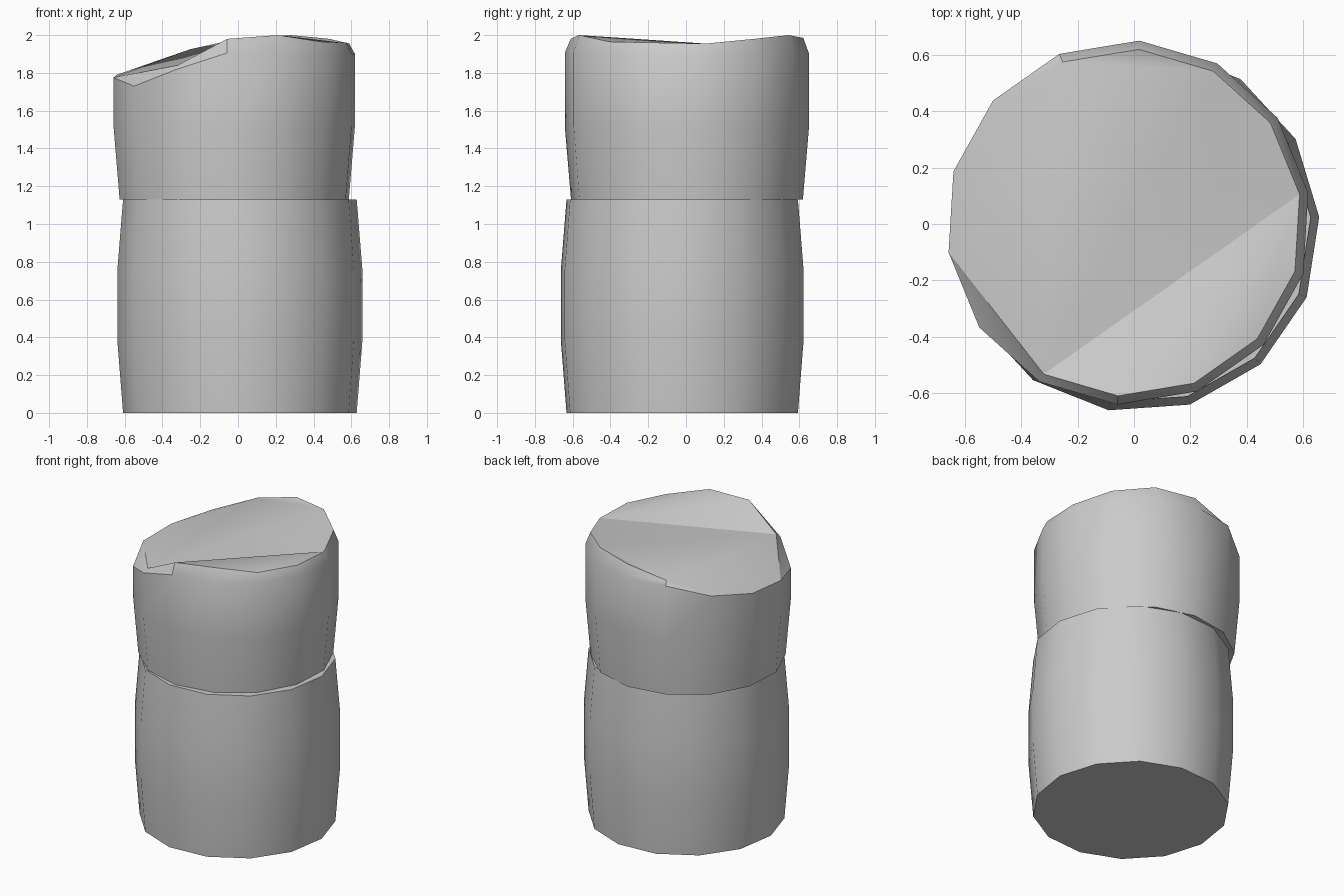
import bpy, bmesh
from math import sin, cos, radians, tau

if "Cube" in bpy.data.objects:
    bpy.data.objects.remove(bpy.data.objects["Cube"])

SIDES = 14


def ring(bm, centre, radius, phase, heights):
    # One ring of the drum; heights may differ at each corner
    return [bm.verts.new((centre[0] + radius * cos(radians(phase) + tau * k / SIDES),
                          centre[1] + radius * sin(radians(phase) + tau * k / SIDES),
                          heights[k])) for k in range(SIDES)]


def bridge(bm, low, high):
    # Wall between two rings, skipping corners the rings share
    for k in range(SIDES):
        j = (k + 1) % SIDES
        corners = list(dict.fromkeys((low[k], low[j], high[j], high[k])))
        if len(corners) > 2:
            bm.faces.new(corners)


def finish(bm, name):
    bmesh.ops.recalc_face_normals(bm, faces=bm.faces)
    mesh = bpy.data.meshes.new(name)
    bm.to_mesh(mesh)
    bm.free()
    ob = bpy.data.objects.new(name, mesh)
    bpy.context.collection.objects.link(ob)
    bpy.ops.object.select_all(action='DESELECT')
    ob.select_set(True)
    bpy.context.view_layer.objects.active = ob
    bpy.ops.object.shade_smooth_by_angle(angle=radians(30))


def stack(bm, centre, phase, profile):
    # Bulging wall with a closed bottom
    rings = [ring(bm, centre, r, phase, [z] * SIDES) for r, z in profile]
    for low, high in zip(rings, rings[1:]):
        bridge(bm, low, high)
    bm.faces.new(rings[0][::-1])
    return rings[-1]


# Lower drum
bm = bmesh.new()
top = stack(bm, (0.01, -0.02), 4, [(0.62, 0), (0.65, 0.38), (0.65, 0.76), (0.62, 1.13)])
bm.faces.new(top)
finish(bm, "lower_drum")

# Upper drum, with a chipped bevel and a broken slanting top
centre, phase = (-0.02, 0.005), 9.4
outer_z = [1.9, 1.9, 1.9, 1.9, 1.9, 1.83, 1.79, 1.775, 1.73, 1.815, 1.905, 1.91, 1.91, 1.9]
inner_z = [1.955, 1.98, 2.0, 1.985, 1.925, 0, 0, 0, 0, 1.84, 1.98, 2.0, 1.965, 1.96]
bm = bmesh.new()
wall = stack(bm, centre, phase, [(0.615, 1.13), (0.648, 1.52)])
outer = ring(bm, centre, 0.648, phase, outer_z)
bridge(bm, wall, outer)
inner = ring(bm, centre, 0.617, phase, inner_z)
for k in range(5, 9):  # the bevel is broken away here
    bm.verts.remove(inner[k])
    inner[k] = outer[k]
bridge(bm, outer, inner)
bm.faces.new(inner[10:] + inner[:1])  # front part of the top
bm.faces.new(inner[:11])              # sloping break
bmesh.ops.triangulate(bm, faces=[f for f in bm.faces if len(f.verts) in (5, 11)])
finish(bm, "upper_drum")
